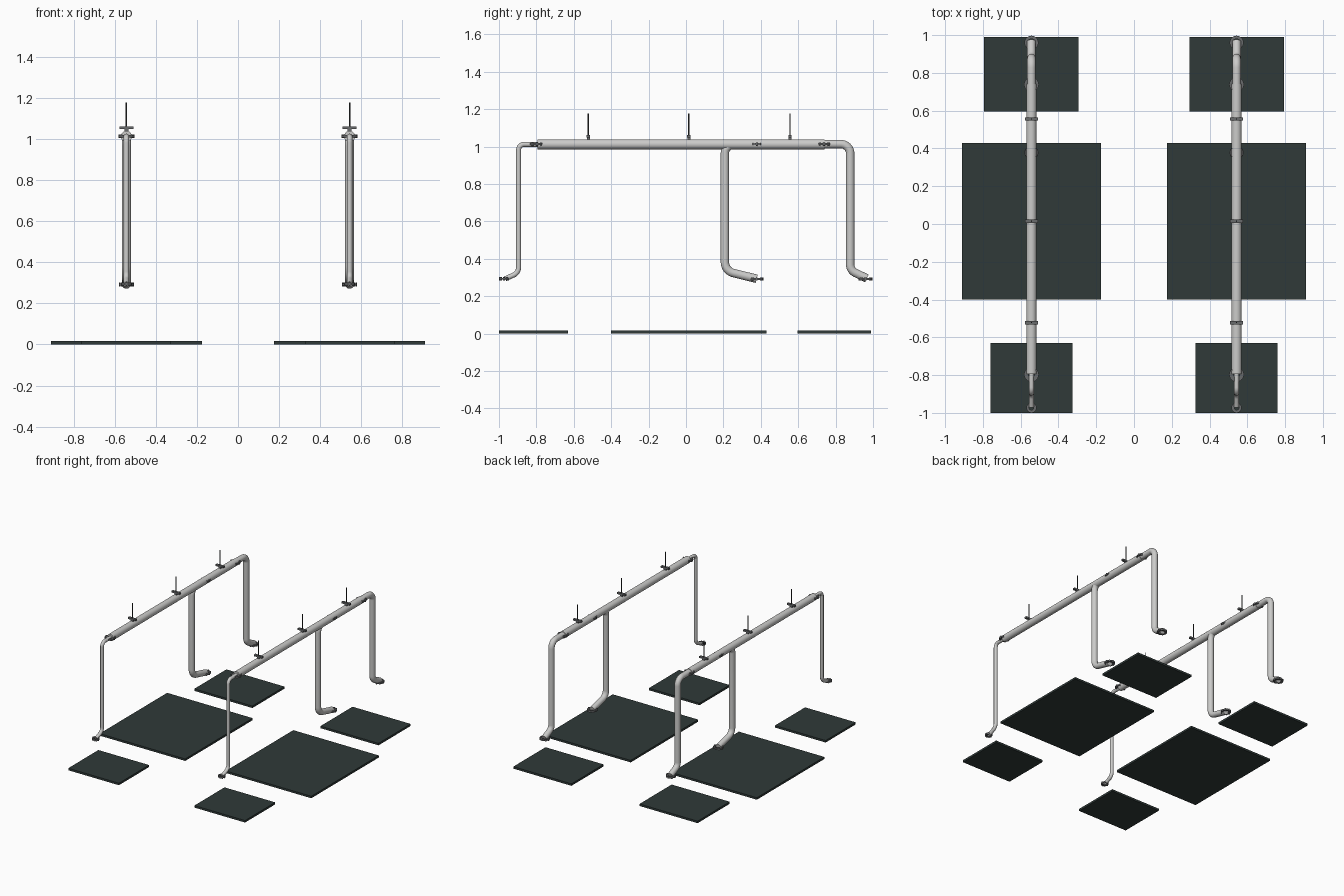
import bpy, bmesh, math
from mathutils import Vector, Matrix

if "Cube" in bpy.data.objects:
    bpy.data.objects.remove(bpy.data.objects["Cube"])


def material(name, rgb):
    m = bpy.data.materials.new(name)
    m.diffuse_color = (*rgb, 1)
    m.use_nodes = True
    m.node_tree.nodes["Principled BSDF"].inputs["Base Color"].default_value = m.diffuse_color
    return m


PIPE = material("light grey pipe", (0.60, 0.60, 0.59))
STEEL = material("dark grey steel", (0.14, 0.145, 0.15))
ROD = material("charcoal rod", (0.045, 0.05, 0.05))
SLAB = material("dark green slab", (0.029, 0.042, 0.040))


def finish(bm, name, mat, smooth=False):
    bmesh.ops.recalc_face_normals(bm, faces=bm.faces[:])
    me = bpy.data.meshes.new(name)
    bm.to_mesh(me)
    bm.free()
    me.materials.append(mat)
    ob = bpy.data.objects.new(name, me)
    bpy.context.collection.objects.link(ob)
    if smooth:
        bpy.ops.object.select_all(action='DESELECT')
        ob.select_set(True)
        bpy.context.view_layer.objects.active = ob
        bpy.ops.object.shade_smooth_by_angle(angle=math.radians(40))
    return ob


def add_cylinder(bm, r, h, loc, sides=12):
    bmesh.ops.create_cone(bm, cap_ends=True, segments=sides, radius1=r, radius2=r,
                          depth=h, matrix=Matrix.Translation(loc))


def add_box(bm, lo, hi):
    lo, hi = Vector(lo), Vector(hi)
    m = Matrix.Translation((lo + hi) / 2) @ Matrix.Diagonal((*(hi - lo), 1))
    bmesh.ops.create_cube(bm, size=1, matrix=m)


def rounded(points, bends, steps=8):
    """Round the inner corners of a (y, z) path, with one bend radius per corner."""
    pts = [Vector(p) for p in points]
    out = [pts[0]]
    for a, b, c, rad in zip(pts, pts[1:], pts[2:], bends):
        u, v = (a - b).normalized(), (c - b).normalized()
        half = u.angle(v) / 2
        centre = b + (u + v).normalized() * rad / math.sin(half)
        start = b + u * rad / math.tan(half) - centre
        end = b + v * rad / math.tan(half) - centre
        for i in range(steps + 1):
            d = start.lerp(end, i / steps).normalized()
            out.append(centre + d * rad)
    return out + [pts[-1]]


def tube(name, x, path, radius, sides=20):
    bm = bmesh.new()
    rings = []
    for i, p in enumerate(path):
        t = (path[min(i + 1, len(path) - 1)] - path[max(i - 1, 0)]).normalized()
        ring = []
        for k in range(sides):
            a = math.tau * k / sides
            s = radius * math.sin(a)
            ring.append(bm.verts.new((x + radius * math.cos(a),
                                      p.x - t.y * s, p.y + t.x * s)))
        rings.append(ring)
    for r0, r1 in zip(rings, rings[1:]):
        for k in range(sides):
            j = (k + 1) % sides
            bm.faces.new((r0[k], r0[j], r1[j], r1[k]))
    bm.faces.new(rings[0])
    bm.faces.new(rings[-1])
    return finish(bm, name, PIPE, True)


def flange(name, x, y, z, outer, inner, sides=24):
    """Flat ring with bolts around its rim."""
    bm = bmesh.new()
    rings = []
    for r, dz in ((outer, -.005), (outer, .005), (inner, .005), (inner, -.005)):
        rings.append([bm.verts.new((x + r * math.cos(math.tau * k / sides),
                                    y + r * math.sin(math.tau * k / sides), z + dz))
                      for k in range(sides)])
    for i in range(4):
        r0, r1 = rings[i], rings[(i + 1) % 4]
        for k in range(sides):
            j = (k + 1) % sides
            bm.faces.new((r0[k], r0[j], r1[j], r1[k]))
    for k in range(8):
        a = math.tau * k / 8
        d = outer - 0.005
        add_cylinder(bm, 0.005, 0.018, (x + d * math.cos(a), y + d * math.sin(a), z), 6)
    finish(bm, name, STEEL)


# Ground slabs: name, half width, y from, y to
SLABS = [("front_slab", 0.218, -1.0, -0.63),
         ("middle_slab", 0.368, -0.40, 0.43),
         ("back_slab", 0.25, 0.595, 0.99)]

# Legs: name, radius, (y, z) path, bend radii
LEGS = [("front_leg", 0.0135,
         [(-0.79, 1.012), (-0.895, 1.012), (-0.895, 0.325), (-0.967, 0.293)],
         [0.03, 0.045]),
        ("middle_leg", 0.0225,
         [(0.38, 1.01), (0.208, 1.01), (0.208, 0.335), (0.378, 0.293)],
         [0.045, 0.06]),
        ("back_leg", 0.0225,
         [(0.72, 1.013), (0.878, 1.013), (0.878, 0.338), (0.967, 0.295)],
         [0.05, 0.05])]

# Flanges: y, z, outer radius, inner radius
FLANGES = [(-0.797, 1.013, 0.039, 0.016), (0.378, 1.013, 0.035, 0.022),
           (0.738, 1.013, 0.039, 0.022), (-0.973, 0.293, 0.027, 0.012),
           (0.378, 0.292, 0.037, 0.020), (0.960, 0.292, 0.037, 0.020)]

for side, x in (("left", -0.543), ("right", 0.543)):
    for name, w, y0, y1 in SLABS:
        bm = bmesh.new()
        add_box(bm, (x - w, y0, 0), (x + w, y1, 0.016))
        finish(bm, f"{side}_{name}", SLAB)

    # Overhead main pipe and the legs branching off it
    tube(f"{side}_main_pipe", x, [Vector((-0.795, 1.012)), Vector((0.74, 1.012))], 0.027)
    for name, r, pts, bends in LEGS:
        tube(f"{side}_{name}", x, rounded(pts, bends), r)

    for i, (y, z, ro, ri) in enumerate(FLANGES):
        flange(f"{side}_flange_{i + 1}", x, y, z, ro, ri)

    # Hangers: clamp bar on the pipe and a thin rod above
    for i, y in enumerate((-0.522, 0.015, 0.556)):
        bm = bmesh.new()
        add_box(bm, (x - 0.034, y - 0.009, 1.048), (x + 0.034, y + 0.009, 1.061))
        add_box(bm, (x - 0.010, y - 0.008, 1.034), (x + 0.010, y + 0.008, 1.048))
        finish(bm, f"{side}_hanger_clamp_{i + 1}", STEEL)
        bm = bmesh.new()
        add_cylinder(bm, 0.0035, 0.12, (x, y, 1.116), 10)
        finish(bm, f"{side}_hanger_rod_{i + 1}", ROD, True)
